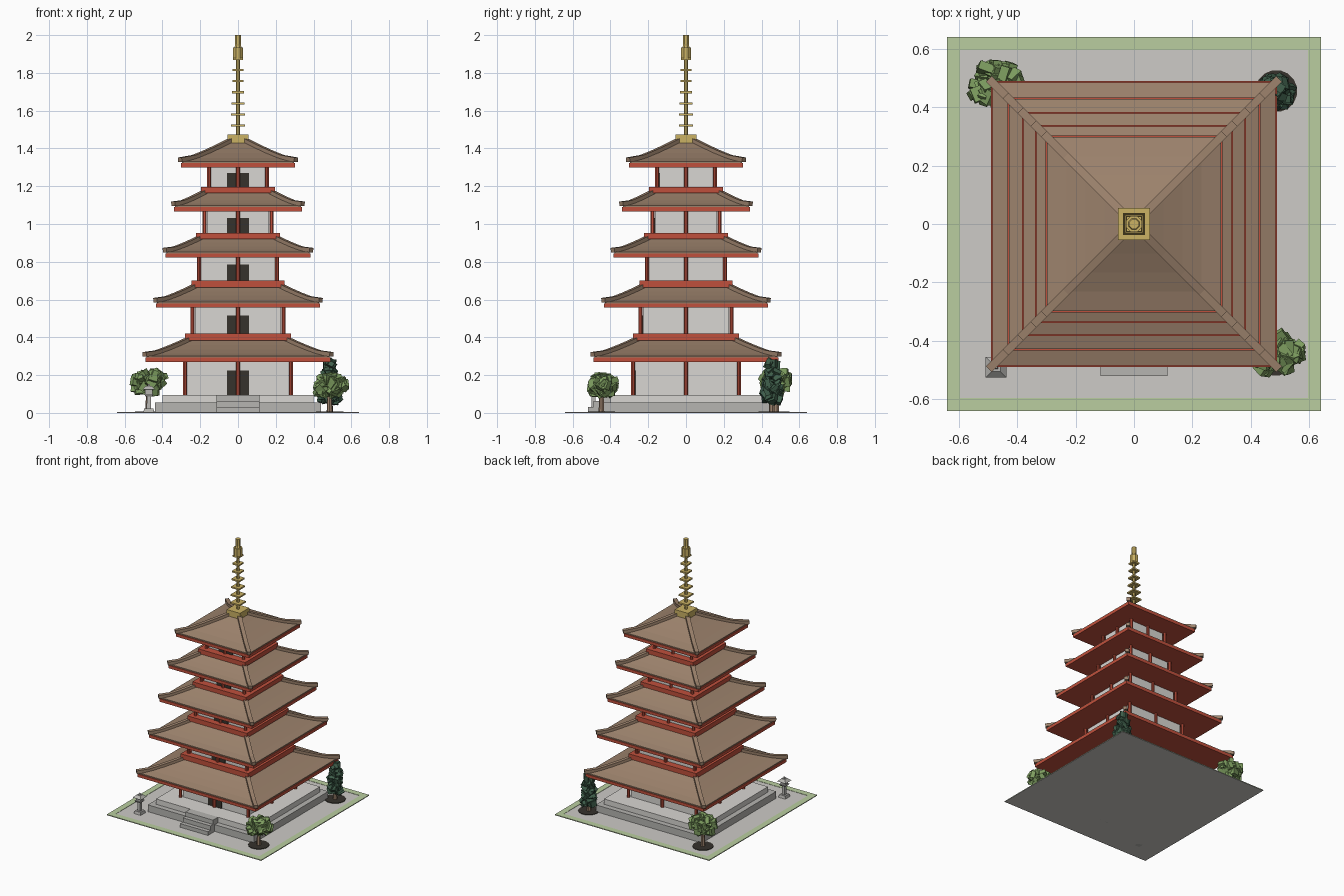
import bpy, bmesh, math, random
from mathutils import Matrix, Vector, Euler

random.seed(4)
cube = bpy.data.objects.get("Cube")
if cube:
    bpy.data.objects.remove(cube, do_unlink=True)


def material(name, rgb):
    lin = [((c / 255 + 0.055) / 1.055) ** 2.4 for c in rgb] + [1]
    m = bpy.data.materials.new(name)
    m.use_nodes = True
    m.diffuse_color = lin
    m.node_tree.nodes["Principled BSDF"].inputs["Base Color"].default_value = lin
    return m


GRAVEL = material("pale gravel", (205, 203, 199))
GRASS = material("grass green", (186, 206, 160))
STONE = material("grey stone", (182, 181, 177))
WALL = material("plaster white", (216, 214, 210))
RED = material("red timber", (192, 80, 60))
TILE = material("brown tile", (156, 130, 108))
GOLD = material("gold", (203, 178, 100))
DARK = material("dark wood", (54, 50, 44))
LEAF = material("leaf green", (126, 158, 96))
PINE = material("pine green", (64, 96, 76))


def finish(name, bm, mat):
    me = bpy.data.meshes.new(name)
    bmesh.ops.recalc_face_normals(bm, faces=bm.faces)
    bm.to_mesh(me)
    bm.free()
    me.materials.append(mat)
    ob = bpy.data.objects.new(name, me)
    bpy.context.collection.objects.link(ob)
    return ob


def add_box(bm, center, size, rot=None):
    mat = Matrix.Translation(center)
    if rot:
        mat = mat @ rot.to_matrix().to_4x4()
    bmesh.ops.create_cube(bm, size=1, matrix=mat @ Matrix.Diagonal((*size, 1)))


def add_cone(bm, x, y, z0, z1, r0, r1, sides=8):
    turn = Matrix.Rotation(math.pi / sides, 4, "Z")
    bmesh.ops.create_cone(bm, cap_ends=True, segments=sides, radius1=r0, radius2=r1,
                          depth=z1 - z0, matrix=Matrix.Translation((x, y, (z0 + z1) / 2)) @ turn)


def slab(name, half, z0, z1, mat):
    bm = bmesh.new()
    add_box(bm, (0, 0, (z0 + z1) / 2), (2 * half, 2 * half, z1 - z0))
    return finish(name, bm, mat)


def roof(name, outer, inner, z, rise):
    # Concave four-sided tile surface
    steps = 4
    prof = [(outer, z)]
    for i in range(steps + 1):
        t = i / steps
        prof.append((outer + (inner - outer) * t, z + 0.008 + (rise - 0.008) * t ** 1.25))
    bm = bmesh.new()
    rings = [[bm.verts.new((sx * w, sy * w, h)) for sx, sy in ((-1, -1), (1, -1), (1, 1), (-1, 1))]
             for w, h in prof]
    for a, b in zip(rings, rings[1:]):
        for i in range(4):
            j = (i + 1) % 4
            bm.faces.new((a[i], a[j], b[j], b[i]))
    bm.faces.new(rings[0])
    bm.faces.new(rings[-1])
    finish(name, bm, TILE)
    # Hip ridges with a slightly raised tip
    bm = bmesh.new()
    path = [(outer + 0.009, z + 0.014)] + prof[2:]
    for sx in (-1, 1):
        for sy in (-1, 1):
            for (w0, h0), (w1, h1) in zip(path, path[1:]):
                a, b = Vector((sx * w0, sy * w0, h0)), Vector((sx * w1, sy * w1, h1))
                d = b - a
                rot = Euler((0, -math.atan2(d.z, d.xy.length), math.atan2(d.y, d.x)))
                add_box(bm, (a + b) / 2 + Vector((0, 0, 0.004)), (d.length + 0.004, 0.028, 0.024), rot)
    finish(name + "_ridges", bm, TILE)


# Ground and stepped stone platform
slab("gravel_yard", 0.64, 0, 0.004, GRAVEL)
bm = bmesh.new()
for s in (-1, 1):
    add_box(bm, (s * 0.6175, 0, 0.004), (0.045, 1.28, 0.004))
    add_box(bm, (0, s * 0.6175, 0.004), (1.19, 0.045, 0.004))
finish("grass_border", bm, GRASS)
slab("lower_platform", 0.44, 0, 0.055, STONE)
slab("upper_platform", 0.40, 0.05, 0.095, WALL)
bm = bmesh.new()
for i in range(3):
    y0, top = -0.52 + 0.03 * i, 0.032 * (i + 1)
    add_box(bm, (0, (y0 - 0.4) / 2, top / 2), (0.23, -0.4 - y0, top))
finish("front_steps", bm, STONE)

# Storeys: floor z, eave z, roof top z, column ring, eave half width, balcony half width above
storeys = [
    (0.095, 0.27, 0.385, 0.28, 0.49, 0.28),
    (0.42, 0.557, 0.667, 0.24, 0.433, 0.247),
    (0.70, 0.822, 0.922, 0.207, 0.383, 0.222),
    (0.953, 1.067, 1.165, 0.177, 0.338, 0.195),
    (1.197, 1.30, 1.44, 0.153, 0.302, 0),
]
for n, (floor, eave, top, ring, half, rail) in enumerate(storeys, 1):
    slab(f"wall_{n}", ring - 0.012, floor - 0.02, eave, WALL)
    bm = bmesh.new()
    for i in (-1, 0, 1):
        for j in (-1, 0, 1):
            if i or j:
                add_cone(bm, i * ring, j * ring, floor - 0.01, eave, 0.0115, 0.0115)
    finish(f"columns_{n}", bm, RED)
    bm = bmesh.new()
    high = 0.13 if n == 1 else (eave - floor) * 0.7
    for s in (-1, 1):
        add_box(bm, (s * 0.029, -ring + 0.01, floor + high / 2), (0.056, 0.009, high))
    finish(f"doors_{n}", bm, DARK)
    slab(f"eave_slab_{n}", half, eave, eave + 0.022, RED)
    roof(f"roof_{n}", half - 0.005, rail - 0.02 if rail else 0.035, eave + 0.022, top - eave - 0.022)
    if rail:
        slab(f"balcony_{n}", rail, top - 0.002, storeys[n][0], RED)

# Finial with tapering square rings
slab("finial_base", 0.055, 1.42, 1.475, GOLD)
bm = bmesh.new()
add_cone(bm, 0, 0, 1.47, 1.96, 0.012, 0.012)
for i in range(7):
    w = 0.076 - 0.004 * i
    add_box(bm, (0, 0, 1.522 + 0.0585 * i), (w, w, 0.011))
add_cone(bm, 0, 0, 1.875, 1.935, 0.03, 0.03)
add_cone(bm, 0, 0, 1.935, 1.955, 0.02, 0.014)
add_cone(bm, 0, 0, 1.95, 2.0, 0.018, 0.018)
finish("finial_spire", bm, GOLD)

# Stone lantern
bm = bmesh.new()
lx, ly = -0.472, -0.49
for z0, z1, a, b in ((0, 0.024, 0.042, 0.034), (0.02, 0.09, 0.017, 0.014), (0.088, 0.1, 0.025, 0.036),
                     (0.1, 0.126, 0.027, 0.027), (0.124, 0.142, 0.05, 0.022), (0.14, 0.154, 0.01, 0.006)):
    add_cone(bm, lx, ly, z0, z1, a, b, 4)
finish("stone_lantern", bm, STONE)


# Trees: soil disc, trunk and clustered blocky leaves
def tree_base(name, x, y, height):
    bm = bmesh.new()
    add_cone(bm, x, y, 0.003, 0.008, 0.072, 0.072, 16)
    finish(name + "_soil", bm, DARK)
    bm = bmesh.new()
    add_cone(bm, x, y, 0.004, height, 0.016, 0.01, 7)
    finish(name + "_trunk", bm, TILE)


def clump(bm, center, radii, count, size):
    for _ in range(count):
        d = Vector([random.gauss(0, 1) for _ in range(3)]).normalized() * random.uniform(0.45, 0.8)
        pos = [c + r * k for c, r, k in zip(center, radii, d)]
        rot = Euler([random.uniform(0, math.pi) for _ in range(3)])
        add_box(bm, pos, (size, size, size * 0.6), rot)


for name, x, y, z, rz in (("back_right_tree", -0.475, 0.478, 0.168, 0.075),
                          ("front_left_tree", 0.485, -0.447, 0.143, 0.063)):
    tree_base(name, x, y, z)
    bm = bmesh.new()
    clump(bm, (x, y, z), (0.1, 0.082, rz), 60, 0.05)
    finish(name + "_leaves", bm, LEAF)

tree_base("pine_tree", 0.487, 0.455, 0.2)
bm = bmesh.new()
for i in range(5):
    r = 0.072 - 0.011 * i
    clump(bm, (0.487, 0.455, 0.085 + 0.041 * i), (r, r, 0.028), 20 - 3 * i, 0.044)
finish("pine_tree_needles", bm, PINE)
